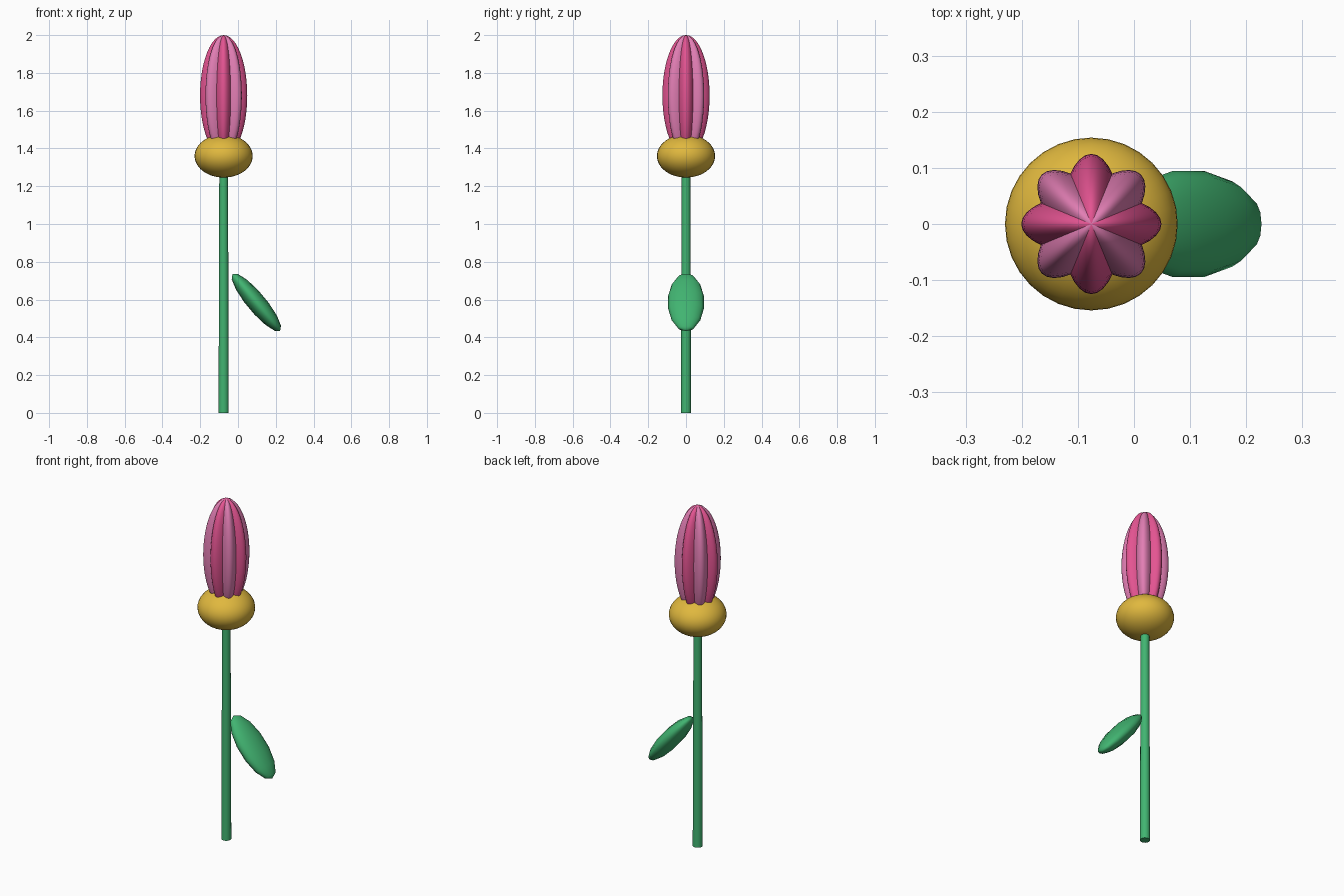
import bpy, math

if "Cube" in bpy.data.objects:
    bpy.data.objects.remove(bpy.data.objects["Cube"])

AXIS_X = -0.076  # stem axis


def srgb(name, r, g, b):
    lin = [((c / 255 + 0.055) / 1.055) ** 2.4 for c in (r, g, b)]
    mat = bpy.data.materials.new(name)
    mat.diffuse_color = (*lin, 1)
    mat.use_nodes = True
    mat.node_tree.nodes["Principled BSDF"].inputs["Base Color"].default_value = mat.diffuse_color
    return mat


green = srgb("leaf green", 65, 180, 113)
gold = srgb("gold", 224, 184, 62)
rose = srgb("deep rose", 228, 84, 146)
pink = srgb("soft pink", 226, 126, 180)


def finish(name, mat, angle=60):
    ob = bpy.context.object
    ob.name = name
    ob.data.materials.append(mat)
    bpy.ops.object.shade_smooth_by_angle(angle=math.radians(angle))
    return ob


def ellipsoid(name, mat, loc, size, rot=(0, 0, 0), segs=32, rings=24):
    bpy.ops.mesh.primitive_uv_sphere_add(segments=segs, ring_count=rings,
                                         radius=1, location=loc, rotation=rot)
    bpy.context.object.scale = size
    return finish(name, mat)


# Stem, slightly tapered
bpy.ops.mesh.primitive_cone_add(vertices=16, radius1=0.027, radius2=0.023,
                                depth=1.3, location=(AXIS_X, 0, 0.65))
finish("stem", green)

# Round flower base
ellipsoid("flower_base", gold, (AXIS_X, 0, 1.36), (0.154, 0.154, 0.114))

# Crossed flat petals, alternating colours
for i in range(4):
    ellipsoid(f"petal_{i + 1}", pink if i % 2 else rose, (AXIS_X, 0, 1.68),
              (0.125, 0.054, 0.32), (0, 0, i * math.pi / 4))

# Drooping leaf, its long axis sloping down to the right
ellipsoid("leaf", green, (0.097, 0, 0.585), (0.05, 0.097, 0.197),
          (0, math.radians(-39.8), 0), segs=12, rings=7)
